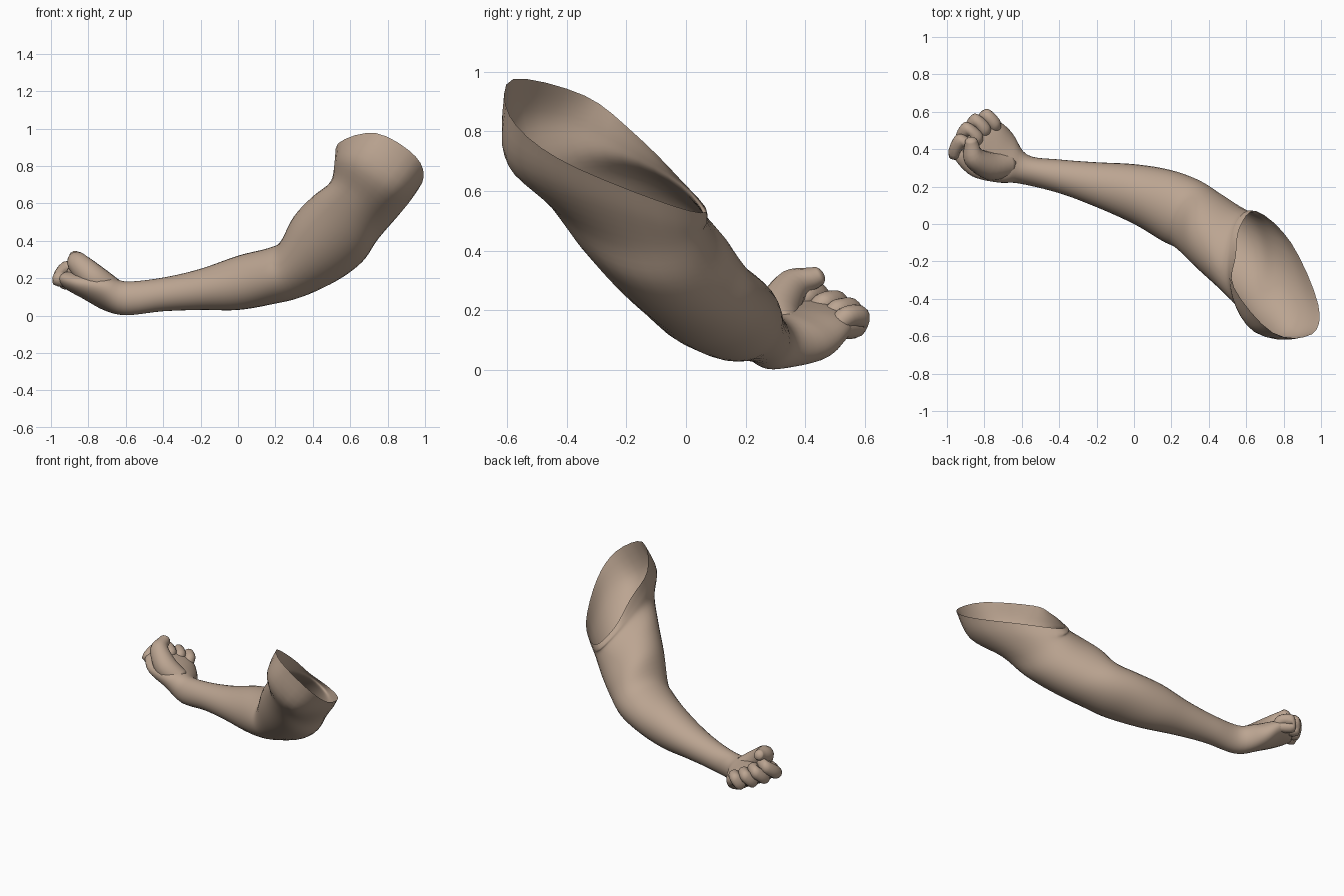
import bpy, bmesh, math
from mathutils import Vector

cube = bpy.data.objects.get("Cube")
if cube:
    bpy.data.objects.remove(cube, do_unlink=True)

skin = bpy.data.materials.new("warm tan skin")
skin.use_nodes = True
colour = (0.5, 0.375, 0.285, 1)
skin.diffuse_color = colour
skin.node_tree.nodes["Principled BSDF"].inputs["Base Color"].default_value = colour
skin.node_tree.nodes["Principled BSDF"].inputs["Roughness"].default_value = 0.7


def catmull(a, b, c, d, t):
    """Smooth interpolation from b to c."""
    return 0.5 * (2 * b + (c - a) * t + (2 * a - 5 * b + 4 * c - d) * t * t
                  + (3 * b - a - 3 * c + d) * t ** 3)


def ellipse(centre, u, v, sides):
    """Ring around a centre with two half axes."""
    centre, u, v = Vector(centre), Vector(u), Vector(v)
    angles = [math.tau * k / sides for k in range(sides)]
    return [centre + u * math.cos(a) + v * math.sin(a) for a in angles]


def closed_curve(points, steps):
    """Smooth ring through a few points."""
    points = [Vector(p) for p in points]
    n = len(points)
    return [catmull(*[points[(i + k) % n] for k in (-1, 0, 1, 2)], s / steps)
            for i in range(n) for s in range(steps)]


def refine(rows, steps):
    """Insert smooth in-between rows."""
    last = len(rows) - 1
    result = []
    for i in range(last):
        around = [rows[max(0, min(last, i + k))] for k in (-1, 0, 1, 2)]
        for s in range(steps):
            result.append([catmull(*p, s / steps) for p in zip(*around)])
    return result + [rows[last]]


def loft(name, rings, steps, cap_start):
    """Skin a row of rings; the far end is always closed."""
    bm = bmesh.new()
    loops = [[bm.verts.new(p) for p in ring] for ring in refine(rings, steps)]
    sides = len(loops[0])
    for lower, upper in zip(loops, loops[1:]):
        for k in range(sides):
            n = (k + 1) % sides
            bm.faces.new((lower[k], lower[n], upper[n], upper[k]))
    if cap_start:
        bm.faces.new(loops[0])
    bm.faces.new(loops[-1])
    bmesh.ops.recalc_face_normals(bm, faces=bm.faces)
    mesh = bpy.data.meshes.new(name)
    bm.to_mesh(mesh)
    bm.free()
    mesh.materials.append(skin)
    for face in mesh.polygons:
        face.use_smooth = True
    bpy.context.collection.objects.link(bpy.data.objects.new(name, mesh))


def digit(name, points, radii):
    """Rounded tube through the joints, closed by shrinking end sections."""
    points = [Vector(p) for p in points]
    tip = (points[-1] - points[-2]).normalized()
    r = radii[-1]
    for along, shrink in ((0.6, 0.8), (0.3, 0.3)):
        points.append(points[-1] + tip * r * along)
        radii = radii + [r * shrink]
    side = (points[1] - points[0]).cross(points[2] - points[1]).normalized()
    rings = []
    for i, p in enumerate(points):
        ahead = points[min(i + 1, len(points) - 1)] - points[max(i - 1, 0)]
        across = ahead.cross(side).normalized()
        rings.append(ellipse(p, side * radii[i], across * radii[i], 14))
    loft(name, rings, 4, True)


# Open shoulder rim and the swelling just below it
shoulder_rim = [(.655, .068, .53), (.565, -.02, .64), (.545, -.17, .79), (.535, -.34, .92),
                (.74, -.58, .975), (.95, -.59, .85), (.985, -.43, .71), (.84, -.1, .57)]
shoulder_swell = [(.64, .07, .495), (.55, .01, .605), (.52, -.155, .72), (.525, -.385, .83),
                  (.64, -.575, .82), (.83, -.595, .685), (.91, -.41, .61), (.8, -.09, .5)]

# Biceps, elbow, forearm, wrist, palm: centre and two half axes
arm_sections = [
    ((.62, -.215, .56), (.015, .275, -.1), (-.135, .06, .12)),
    ((.53, -.14, .46), (.035, .235, -.08), (-.13, .06, .155)),
    ((.41, -.045, .355), (.055, .205, -.05), (-.1, .05, .165)),
    ((.29, .05, .25), (.055, .185, 0), (-.05, .01, .15)),
    ((.17, .1, .21), (.02, .19, 0), (-.01, 0, .15)),
    ((0, .16, .175), (0, .16, 0), (0, 0, .145)),
    ((-.2, .21, .14), (0, .12, 0), (0, 0, .11)),
    ((-.4, .255, .113), (0, .09, 0), (0, 0, .09)),
    ((-.59, .293, .092), (.02, .077, 0), (.01, 0, .09)),
    ((-.69, .355, .113), (.04, .13, -.02), (.03, -.03, .083)),
    ((-.79, .4, .152), (.075, .145, -.02), (.03, -.02, .064)),
    ((-.86, .45, .178), (.09, .11, -.03), (.03, 0, .05)),
    ((-.89, .475, .19), (.06, .07, -.02), (.02, 0, .03)),
]
rings = [closed_curve(p, 4) for p in (shoulder_rim, shoulder_swell)]
rings += [ellipse(*section, 32) for section in arm_sections]
loft("arm_and_palm", rings, 5, False)

# Curled fingers: knuckles and middle joints spaced from first to little finger
names = ("index_finger", "middle_finger", "ring_finger", "little_finger")
knuckles = (Vector((-.957, .382, .195)), Vector((-.812, .567, .145)))
joints = (Vector((-.92, .447, .248)), Vector((-.79, .58, .178)))
for i, name in enumerate(names):
    t = i / (len(names) - 1)
    outward = Vector((-.015, .02, 0)) * math.sin(math.pi * t)
    knuckle = knuckles[0].lerp(knuckles[1], t) + outward
    joint = joints[0].lerp(joints[1], t) + outward
    root = knuckle + Vector((.1, .01, -.01)).lerp(Vector((.08, -.05, -.01)), t)
    bend = joint + Vector((.04, -.04, 0))
    end = bend + Vector((.01, -.035, -.03))
    r = .042 - .005 * t
    digit(name, [root, knuckle, joint, bend, end], [r * .8, r, r, r, r * .85])

# Thumb: rises from the heel of the palm and folds over the first finger
digit("thumb",
      [(-.67, .32, .13), (-.77, .31, .2), (-.858, .36, .285), (-.868, .43, .31)],
      [.07, .075, .058, .037])
